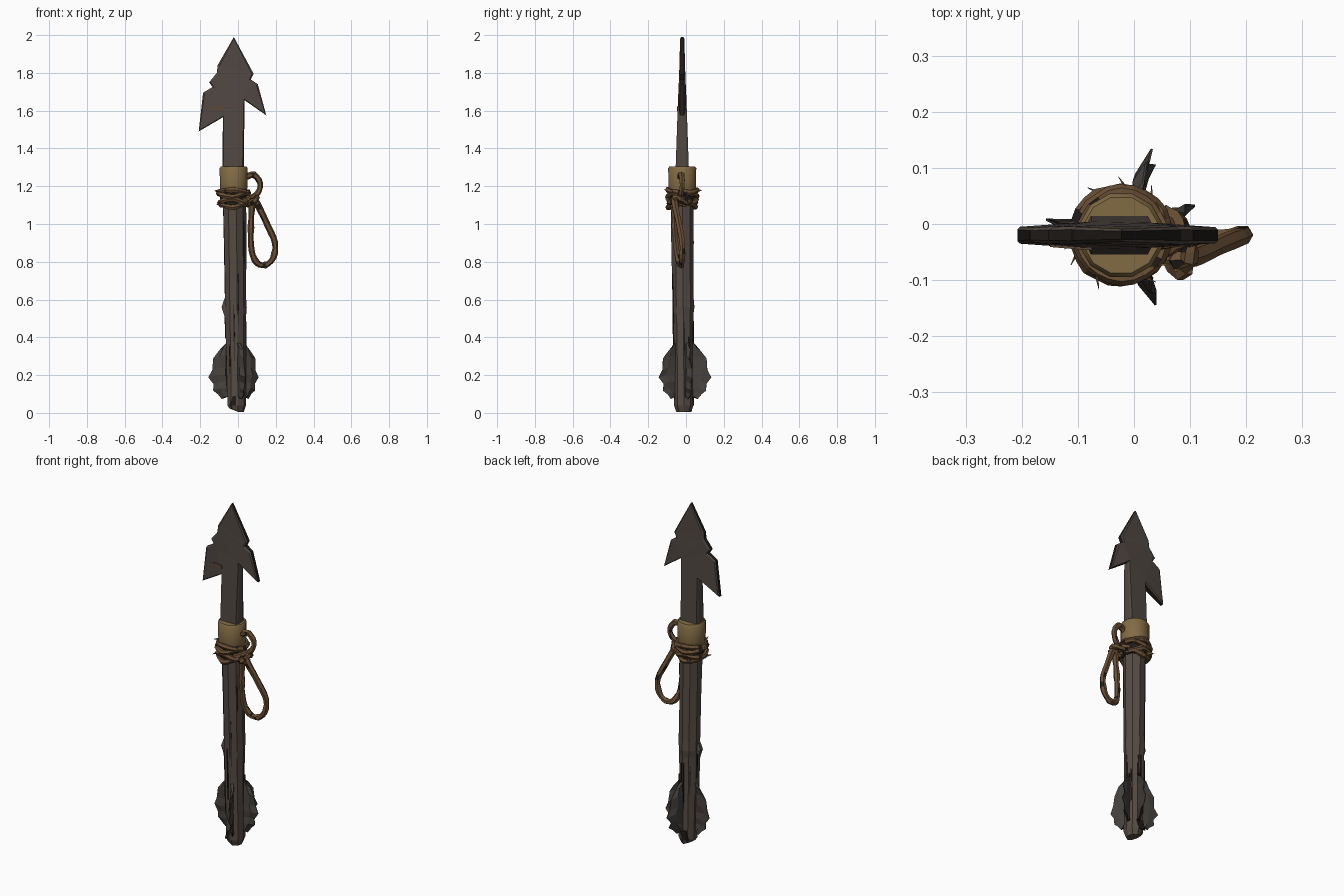
import bpy, bmesh, math, random
from mathutils import Vector

random.seed(4)
if "Cube" in bpy.data.objects:
    bpy.data.objects.remove(bpy.data.objects["Cube"])


def material(name, rgb):
    m = bpy.data.materials.new(name)
    m.use_nodes = True
    m.diffuse_color = (*rgb, 1)
    m.node_tree.nodes["Principled BSDF"].inputs["Base Color"].default_value = (*rgb, 1)
    return m


WOOD = material("weathered wood", (0.092, 0.070, 0.056))
IRON = material("dark iron", (0.080, 0.063, 0.054))
BRASS = material("aged brass", (0.225, 0.148, 0.058))
ROPE = material("brown rope", (0.145, 0.080, 0.036))
FEATHER = material("grey feather", (0.060, 0.052, 0.046))
RUST = material("rust", (0.105, 0.063, 0.042))
INK = material("dark grain", (0.014, 0.011, 0.009))


def finish(name, bm, *mats, smooth=False):
    bmesh.ops.recalc_face_normals(bm, faces=bm.faces)
    me = bpy.data.meshes.new(name)
    bm.to_mesh(me)
    bm.free()
    for m in mats:
        me.materials.append(m)
    ob = bpy.data.objects.new(name, me)
    bpy.context.collection.objects.link(ob)
    if smooth:
        bpy.ops.object.select_all(action='DESELECT')
        ob.select_set(True)
        bpy.context.view_layer.objects.active = ob
        bpy.ops.object.shade_smooth_by_angle(angle=math.radians(40))
    return ob


def loft(name, rings, mats, closed=False, smooth=False):
    """Skin a list of rings of points, capped or joined end to end."""
    bm = bmesh.new()
    vs = [[bm.verts.new(p) for p in r] for r in rings]
    n = len(vs[0])
    pairs = list(zip(vs, vs[1:])) + ([(vs[-1], vs[0])] if closed else [])
    for a, b in pairs:
        for i in range(n):
            bm.faces.new((a[i], a[(i + 1) % n], b[(i + 1) % n], b[i]))
    if not closed:
        bm.faces.new(vs[0])
        bm.faces.new(vs[-1])
    return finish(name, bm, *mats, smooth=smooth)


def circle(cx, cy, z, r, n, jitter=0.0, turn=0.0):
    out = []
    for i in range(n):
        a = math.tau * (i + turn) / n
        k = r + random.uniform(-jitter, jitter)
        out.append((cx + k * math.cos(a), cy + k * math.sin(a), z))
    return out


def rope(name, pts, r, closed=False):
    """Sweep an uneven six-sided cord along a smoothed path."""
    P = [Vector(p) for p in pts]
    n = len(P)
    path = []
    for i in range(n if closed else n - 1):
        get = (lambda k: P[k % n]) if closed else (lambda k: P[max(0, min(n - 1, k))])
        a, b, c, d = get(i - 1), get(i), get(i + 1), get(i + 2)
        for t in (0, 1 / 3, 2 / 3):
            path.append(0.5 * (2 * b + (c - a) * t + (2 * a - 5 * b + 4 * c - d) * t * t
                               + (3 * b - a - 3 * c + d) * t ** 3))
    if not closed:
        path.append(P[-1])
    rings, m = [], len(path)
    for i, p in enumerate(path):
        q0 = path[i - 1] if closed or i else p
        q1 = path[(i + 1) % m] if closed or i < m - 1 else p
        tan = (q1 - q0).normalized()
        ref = Vector((0, 0, 1)) if name == "lashing" or abs(tan.y) > 0.9 else Vector((0, 1, 0))
        u = tan.cross(ref).normalized()
        w = tan.cross(u)
        k = r * random.uniform(0.85, 1.15)
        rings.append([p + k * (u * math.cos(a) + w * math.sin(a))
                      for a in (math.tau * j / 6 for j in range(6))])
    cord = loft(name, rings, [ROPE, INK], closed)
    for f in cord.data.polygons:  # dark strand winding round the cord
        f.material_index = int(f.index % 13 == 0)


# Shaft: tapering hewn pole with a small knot
SECTIONS = [(0.005, 0.040), (0.04, 0.052), (0.30, 0.052), (0.52, 0.056), (0.56, 0.058),
            (0.62, 0.058), (0.90, 0.060), (1.20, 0.063)]


def axis(z):
    return -0.008 - 0.013 * z / 1.2, -0.01 - 0.01 * z / 1.2


rings = []
for z, r in SECTIONS:
    ring = circle(*axis(z), z, r, 9, 0.003)
    if z < 0.02:
        ring = [(x, y, 0.005 + max(0, -x) * 0.4) for x, y, _ in ring]
    rings.append(ring)
loft("shaft", rings, [WOOD])
loft("shaft_knot", [circle(-0.055, -0.02, 0.49, 0.012, 5), circle(-0.07, -0.02, 0.56, 0.021, 5),
                    circle(-0.055, -0.02, 0.63, 0.010, 5)], [WOOD])

# Grain: slim dark splinters lying on the shaft
for i in range(11):
    a = math.tau * i / 11 + random.uniform(-0.15, 0.15)
    z0 = random.uniform(0.1, 0.8)
    z1 = z0 + random.uniform(0.15, 0.3)
    out = Vector((math.cos(a), math.sin(a), 0))
    side = Vector((-out.y, out.x, 0))
    grain = []
    for z, w in ((z0, 0.0008), ((z0 + z1) / 2, 0.003), (z1, 0.0008)):
        cx, cy = axis(z)
        c = Vector((cx, cy, z)) + out * (0.0515 + 0.008 * z)
        grain.append([c - side * w - out * 0.003, c + side * w - out * 0.003,
                      c + side * w + out * 0.002, c - side * w + out * 0.002])
    loft("wood_grain", grain, [INK])

# Nock: dark slot plates at the foot of the shaft
for s in (-1, 1):
    bm = bmesh.new()
    bmesh.ops.create_cube(bm, size=1)
    for v in bm.verts:
        v.co = (v.co.x * 0.04 - 0.015, v.co.y * 0.006 - 0.01 + s * 0.0485, v.co.z * 0.05 + 0.065)
        v.co.x += (v.co.z - 0.065) * 0.3
    finish("nock_slot", bm, INK)

# Head: nicked barbed blade, thicker toward the tang and thin at the barbs
OUTLINE = [(-0.022, 1.99), (0.083, 1.795), (0.068, 1.765), (0.105, 1.74), (0.15, 1.575),
           (0.035, 1.655), (0.03, 1.26), (-0.083, 1.26), (-0.08, 1.565), (-0.208, 1.49),
           (-0.185, 1.695), (-0.135, 1.725), (-0.153, 1.75), (-0.112, 1.80), (-0.108, 1.84)]


def half_thickness(x, z):
    t = 0.011 + 0.012 * min(1, (1.99 - z) / 0.35) + 0.013 * max(0, min(1, (1.6 - z) / 0.3))
    return t * (1 - 0.45 * max(0, min(1, (abs(x + 0.02) - 0.06) / 0.12)))


bm = bmesh.new()
face = bm.faces.new([bm.verts.new((x, 0, z)) for x, z in OUTLINE])
ext = bmesh.ops.extrude_face_region(bm, geom=[face])
front = {v for v in ext["geom"] if isinstance(v, bmesh.types.BMVert)}
for v in bm.verts:
    v.co.y = -0.02 + (-1 if v in front else 1) * half_thickness(v.co.x, v.co.z) * 0.65
bm.normal_update()
bmesh.ops.recalc_face_normals(bm, faces=bm.faces)
broad = [f for f in bm.faces if len(f.verts) > 4]
for f in bm.faces:  # dark blade rim, plain tang
    f.material_index = int(f not in broad and f.calc_center_median().z > 1.5)
bmesh.ops.inset_individual(bm, faces=broad, thickness=0.009, depth=0.0)
for f in bm.faces:
    if abs(f.normal.y) > 0.5:
        f.material_index = 0
for f in broad:
    for v in f.verts:
        v.co.y = -0.02 + math.copysign(half_thickness(v.co.x, v.co.z), v.co.y + 0.02)
bmesh.ops.triangulate(bm, faces=broad)
finish("barbed_head", bm, IRON, INK)

# Rust streak across the root of the larger barb
streak = []
for x, h in ((-0.15, 0.006), (-0.11, 0.014), (-0.075, 0.010)):
    y = -0.021 - half_thickness(x, 1.61)
    streak.append([(x, y - 0.003, 1.61 - h), (x, y - 0.003, 1.61 + h),
                   (x, y + 0.004, 1.61 + h), (x, y + 0.004, 1.61 - h)])
loft("rust_streak", streak, [RUST])

# Collar: brass band gripping the tang
loft("collar", [circle(-0.023, -0.02, z, r, 12, 0, 0.5) for z, r in
                ((1.165, 0.07), (1.19, 0.075), (1.295, 0.077), (1.305, 0.070))], [BRASS], smooth=True)

# Lashing: uneven turns of rope over a dark core below the collar
loft("lashing_core", [circle(-0.023, -0.02, z, 0.071, 12) for z in (1.095, 1.18)], [INK])
for z, tilt, r in ((1.095, 0.010, 0.071), (1.125, -0.012, 0.075), (1.150, 0.010, 0.078), (1.177, -0.006, 0.074)):
    rope("lashing", [(x, y, z + tilt * math.sin(3 * x / r) + 0.5 * tilt * math.cos(y / r))
                     for x, y, _ in circle(-0.023, -0.02, z, r, 8, 0.003)], 0.0145, True)

# Frayed ends: splinters poking from the lashing
for i in range(9):
    a = math.tau * i / 9 + random.uniform(-0.3, 0.3)
    c = Vector((-0.023, -0.02, random.uniform(1.1, 1.18)))
    tip = c + Vector((math.cos(a + 0.3), math.sin(a + 0.3), random.uniform(-0.1, 0.1))) * 0.105
    base = c + Vector((math.cos(a), math.sin(a), 0)) * 0.078
    up = Vector((0, 0, 0.01))
    loft("frayed_end", [[base + up, base - up, base.lerp(c, 0.15)],
                        [tip + up * 0.1, tip - up * 0.1, tip.lerp(c, 0.02)]], [ROPE])

# Rope loops: small eye beside the collar and long hanging loop
rope("rope_eye", [(0.045, -0.03, 1.25), (0.085, -0.025, 1.26), (0.118, -0.02, 1.215),
                  (0.105, -0.025, 1.165), (0.06, -0.04, 1.135), (0.02, -0.07, 1.12)], 0.0165)
rope("hanging_loop", [(0.08, -0.065, 1.13), (0.115, -0.055, 1.08), (0.158, -0.035, 0.99),
                      (0.196, -0.02, 0.90), (0.186, -0.02, 0.82), (0.145, -0.025, 0.783),
                      (0.100, -0.035, 0.795), (0.072, -0.05, 0.86), (0.068, -0.06, 0.98)], 0.0165, True)
rope("rope_knot", [(0.05, -0.04, 1.10), (0.085, -0.085, 1.12), (0.10, -0.05, 1.14),
                   (0.08, -0.0, 1.12), (0.05, 0.02, 1.12)], 0.016)

# Fletching: four ragged, curling vanes
PROFILE = [(0.37, 0.015), (0.345, 0.05), (0.30, 0.075), (0.24, 0.095), (0.20, 0.10),
           (0.165, 0.088), (0.13, 0.075), (0.11, 0.06), (0.085, 0.03)]
for deg, size, bend in ((14, 0.78, 0.012), (80, 1.02, -0.018), (180, 0.98, -0.02), (286, 0.92, 0.012)):
    a = math.radians(deg)
    out = Vector((math.cos(a), math.sin(a), 0))
    side = Vector((-out.y, out.x, 0))
    rings = []
    for i, (z, w) in enumerate(PROFILE):
        w = w * size * (0.87 if i % 2 else 1.04)
        base = Vector((-0.01, -0.012, z)) + out * 0.045
        mid = base + out * w * 0.55 + side * (bend * 0.3 + random.uniform(-0.006, 0.006))
        edge = base + out * w + side * (bend + random.uniform(-0.01, 0.01)) - Vector((0, 0, 0.012))
        t = side * 0.006
        rings.append([base + t, mid + t * 1.4, edge + t * 0.3, edge - t * 0.3, mid - t * 1.4, base - t])
    vane = loft("feather_vane", rings, [FEATHER, INK])
    for p in vane.data.polygons:  # dark ragged rim
        if p.area < 0.00012:
            p.material_index = 1
